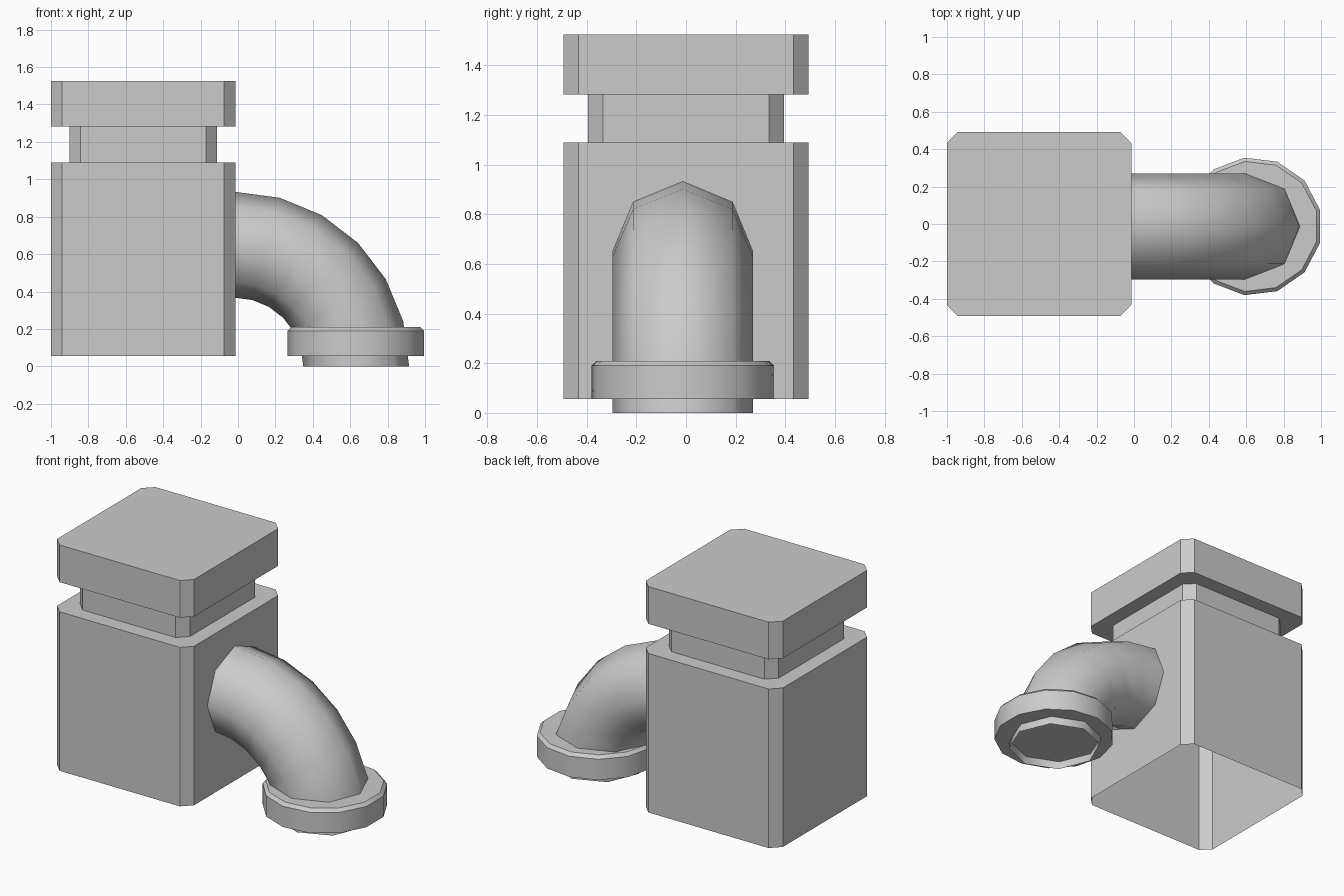
import bpy, bmesh
from math import cos, sin, pi, tau, radians
from mathutils import Vector

cube = bpy.data.objects.get("Cube")
if cube:
    bpy.data.objects.remove(cube, do_unlink=True)

grey = bpy.data.materials.new("plain grey")
grey.use_nodes = True
grey.diffuse_color = (0.6, 0.6, 0.6, 1)
grey.node_tree.nodes["Principled BSDF"].inputs["Base Color"].default_value = (0.6, 0.6, 0.6, 1)


def loft(name, rings, cap_start=True, cap_end=True, smooth=None):
    """Skin a list of closed rings of points, with optional end caps."""
    bm = bmesh.new()
    loops = [[bm.verts.new(p) for p in ring] for ring in rings]
    n = len(loops[0])
    for a, b in zip(loops, loops[1:]):
        for i in range(n):
            j = (i + 1) % n
            bm.faces.new((a[i], a[j], b[j], b[i]))
    if cap_start:
        bm.faces.new(loops[0][::-1])
    if cap_end:
        bm.faces.new(loops[-1])
    mesh = bpy.data.meshes.new(name)
    bm.to_mesh(mesh)
    bm.free()
    mesh.materials.append(grey)
    obj = bpy.data.objects.new(name, mesh)
    bpy.context.collection.objects.link(obj)
    if smooth:
        bpy.ops.object.select_all(action="DESELECT")
        obj.select_set(True)
        bpy.context.view_layer.objects.active = obj
        bpy.ops.object.shade_smooth_by_angle(angle=radians(smooth))
    return obj


def chamfered_square(half, z, cut=0.06, cx=-0.507):
    """Square ring with its four corners cut off."""
    h, k = half, half - cut
    corners = [(h, -k), (h, k), (k, h), (-k, h), (-h, k), (-h, -k), (-k, -h), (k, -h)]
    return [(cx + x, y, z) for x, y in corners]


def circle(radius, z, sides, cx, cy):
    return [(cx - radius * cos(tau * i / sides), cy - radius * sin(tau * i / sides), z)
            for i in range(sides)]


# Square tank, open underneath, with a recessed neck and a lid
for name, half, low, high, closed in (("tank_body", 0.493, 0.055, 1.09, False),
                                      ("tank_neck", 0.395, 1.09, 1.283, True),
                                      ("tank_lid", 0.493, 1.283, 1.525, True)):
    loft(name, [chamfered_square(half, low), chamfered_square(half, high)], cap_start=closed)

# Eight-sided elbow pipe, open at both ends
PIPE_Y = -0.013
bend_radius, pipe_radius, steps = 0.65, 0.283, 6
rings = []
for s in range(steps + 1):
    a = pi / 2 * s / steps
    outward = Vector((cos(a), 0, sin(a)))
    centre = Vector((-0.018, PIPE_Y, 0)) + outward * bend_radius
    rings.append([centre + pipe_radius * (outward * cos(tau * i / 8) + Vector((0, sin(tau * i / 8), 0)))
                  for i in range(8)])
loft("elbow_pipe", rings, False, False, smooth=80)

# Thirteen-sided flange with a bevelled top edge
loft("pipe_flange", [circle(r, z, 13, 0.635, PIPE_Y)
                     for r, z in ((0.37, 0.055), (0.37, 0.19), (0.35, 0.21))], smooth=30)
